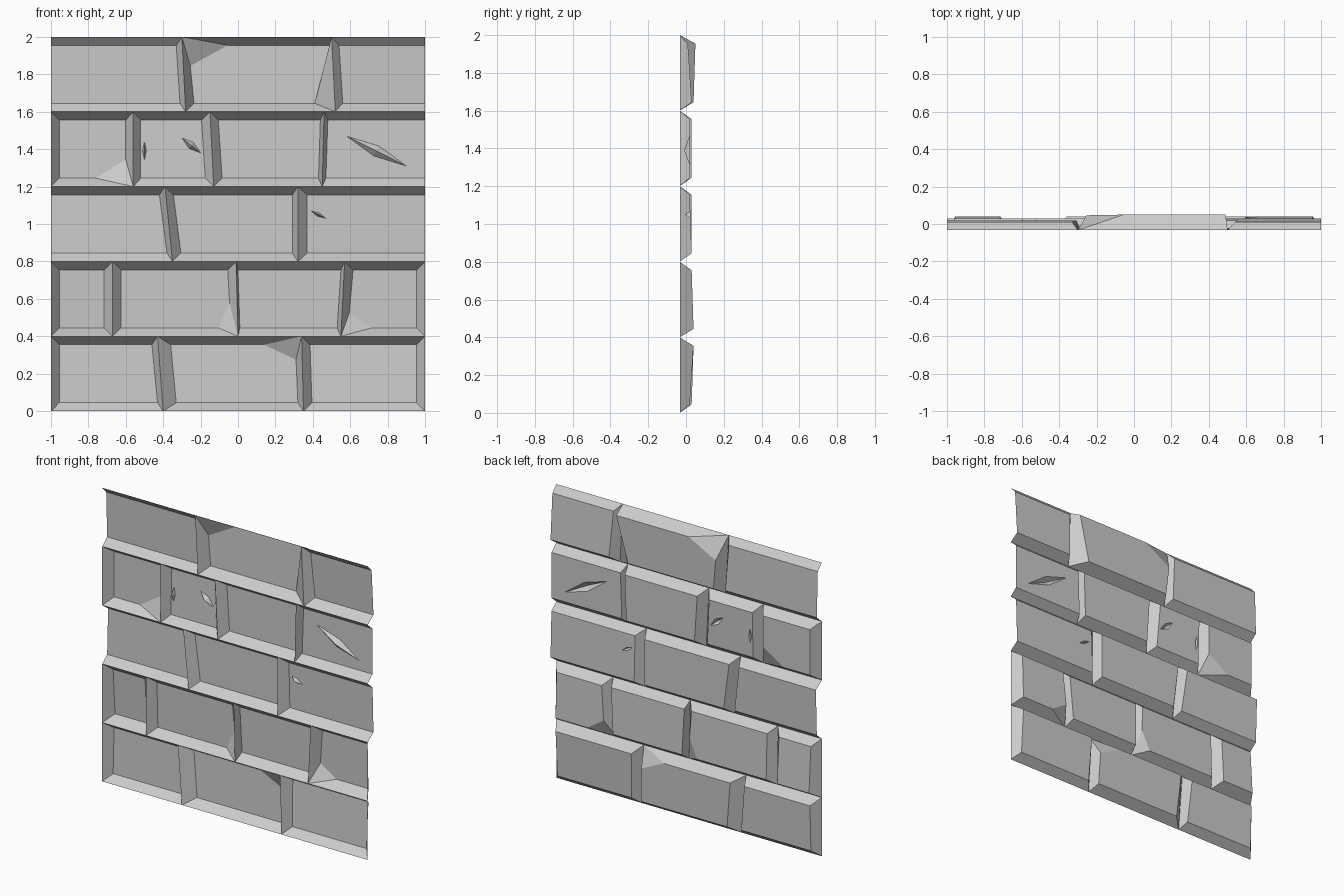
import bpy, bmesh
from mathutils import Vector

default_cube = bpy.data.objects.get("Cube")
if default_cube:
    bpy.data.objects.remove(default_cube, do_unlink=True)

stone = bpy.data.materials.new("grey_stone")
stone.use_nodes = True
stone_colour = (0.6, 0.6, 0.6, 1)
stone.diffuse_color = stone_colour
stone.node_tree.nodes["Principled BSDF"].inputs["Base Color"].default_value = stone_colour

COURSE_HEIGHT = 0.4
SEAM_DEPTH = -0.033
DENT_DEPTH = 0.03
EDGE = 0.045
OPEN = 0
CORNERS = ("top_left", "top_right", "bottom_right", "bottom_left")


def brick(left=EDGE, right=EDGE, top_depth=0.03, bottom_depth=0.03, lean=0, chip=None, dents=()):
    """Left and right are edge widths, lean widens the lower right edge,
    chip is (corner, width, height), a dent is (centre, half length, half width)."""
    return dict(left=left, right=right, top_depth=top_depth, bottom_depth=bottom_depth,
                lean=lean, chip=chip, dents=dents)


def add_face(bm, points):
    """Add a face turned towards the dressed side of the wall."""
    face = bm.faces.new(points)
    face.normal_update()
    if face.normal.y < 0:
        face.normal_flip()


def loop_edges(bm, verts):
    """Return the edges around a loop, adding those that are missing."""
    pairs = zip(verts, verts[1:] + verts[:1])
    return [bm.edges.get(pair) or bm.edges.new(pair) for pair in pairs]


def chipped_corner(point, corner, chip):
    """Return one point for a whole corner, or two for a chipped one."""
    if not chip or chip[0] != corner:
        return [point]
    width, height = chip[1:]
    side = Vector((width if "left" in corner else -width, 0))
    drop = Vector((0, height if "bottom" in corner else -height))
    ends = [point + drop, point + side]
    if corner in ("top_right", "bottom_left"):
        ends.reverse()
    return ends


def add_dents(bm, dents, surface):
    """Press in diamond-shaped dents and return their rim edges."""
    edges = []
    for centre, half_length, half_width in dents:
        middle, along = Vector(centre), Vector(half_length)
        across = along.orthogonal().normalized() * half_width
        ring = [bm.verts.new(surface(middle + step))
                for step in (-along, across, along, -across)]
        apex = bm.verts.new(surface(middle) - Vector((0, DENT_DEPTH, 0)))
        edges += loop_edges(bm, ring)
        for a, b in zip(ring, ring[1:] + ring[:1]):
            add_face(bm, [a, b, apex])
    return edges


def build_brick(bm, data, start, end, bottom, top):
    low, high = bottom + EDGE, top - EDGE
    left, right = data["left"], data["right"]

    def surface(point):
        up = (point.y - low) / (high - low)
        depth = data["bottom_depth"] * (1 - up) + data["top_depth"] * up
        return Vector((point.x, depth, point.y))

    # Seam corners and panel corners, both clockwise from the top left
    seam = [bm.verts.new((x, SEAM_DEPTH, z)) for x, z in
            ((start[0], top), (end[0], top), (end[1], bottom), (start[1], bottom))]
    panel = [Vector(point) for point in
             ((start[0] + left, high), (end[0] - right, high),
              (end[1] - right - data["lean"], low), (start[1] + left, low))]

    # Panel outline with its chipped corner
    rim = []
    for corner, name, point in zip(seam, CORNERS, panel):
        spots = chipped_corner(point, name, data["chip"])
        rim.append([bm.verts.new(surface(spot)) for spot in spots])
        if len(spots) > 1:
            add_face(bm, [corner, *rim[-1]])

    # Sloping edges, left out where the wall carries on sideways
    for i, width in enumerate((EDGE, right, EDGE, left)):
        j = (i + 1) % 4
        if width != OPEN:
            add_face(bm, [seam[i], seam[j], rim[j][0], rim[i][-1]])

    # Panel face around the dents
    outline = [vert for group in rim for vert in group]
    if not data["dents"]:
        add_face(bm, outline)
        return
    edges = loop_edges(bm, outline) + add_dents(bm, data["dents"], surface)
    filled = bmesh.ops.triangle_fill(bm, edges=edges, use_beauty=True, normal=(0, 1, 0))
    for face in filled["geom"]:
        if isinstance(face, bmesh.types.BMFace):
            face.normal_update()
            if face.normal.y < 0:
                face.normal_flip()


def build_course(name, level, joints, bricks):
    """Build a row of bricks; each joint is (top x, bottom x)."""
    bm = bmesh.new()
    bottom = level * COURSE_HEIGHT
    limits = [(-1, -1), *joints, (1, 1)]
    for data, start, end in zip(bricks, limits, limits[1:]):
        build_brick(bm, data, start, end, bottom, bottom + COURSE_HEIGHT)
    bmesh.ops.remove_doubles(bm, verts=bm.verts, dist=0.0005)
    mesh = bpy.data.meshes.new(name)
    bm.to_mesh(mesh)
    bm.free()
    mesh.materials.append(stone)
    bpy.context.collection.objects.link(bpy.data.objects.new(name, mesh))


# Bottom course
build_course("bottom_course", 0, [(-.43, -.4), (.34, .35)], [
    brick(right=.03, bottom_depth=.02),
    brick(left=.07, right=.03, top_depth=.04, chip=("top_right", .17, .08)),
    brick(top_depth=.04, bottom_depth=.02),
])

# Second course
build_course("second_course", 1, [(-.67, -.67), (-.01, 0), (.57, .55)], [
    brick(top_depth=.02, bottom_depth=.04),
    brick(top_depth=.02, chip=("bottom_right", .06, .13)),
    brick(left=.01, right=.02, top_depth=.02),
    brick(bottom_depth=.04, chip=("bottom_left", .12, .08)),
])

# Middle course
build_course("middle_course", 2, [(-.39, -.35), (.32, .32)], [
    brick(left=OPEN, right=.03, bottom_depth=.02),
    brick(right=.03),
    brick(left=.05, right=OPEN, top_depth=.02,
          dents=[((.43, 1.05), (.04, -.02), .01)]),
])

# Fourth course
build_course("fourth_course", 3, [(-.56, -.56), (-.15, -.13), (.46, .45)], [
    brick(right=.04, chip=("bottom_right", .16, .1)),
    brick(left=.04, bottom_depth=.02,
          dents=[((-.25, 1.42), (.05, -.04), .02), ((-.5, 1.39), (0, -.05), .01)]),
    brick(right=.02),
    brick(left=.02, right=OPEN, top_depth=.02, bottom_depth=.02,
          dents=[((.74, 1.39), (.16, -.08), .03)]),
])

# Top course
build_course("top_course", 4, [(-.3, -.28), (.5, .52)], [
    brick(left=OPEN, right=.03, top_depth=.01, bottom_depth=.02),
    brick(right=.01, top_depth=.05, bottom_depth=.04, lean=.1, chip=("top_left", .2, .11)),
    brick(left=.04, right=OPEN, top_depth=.01),
])
